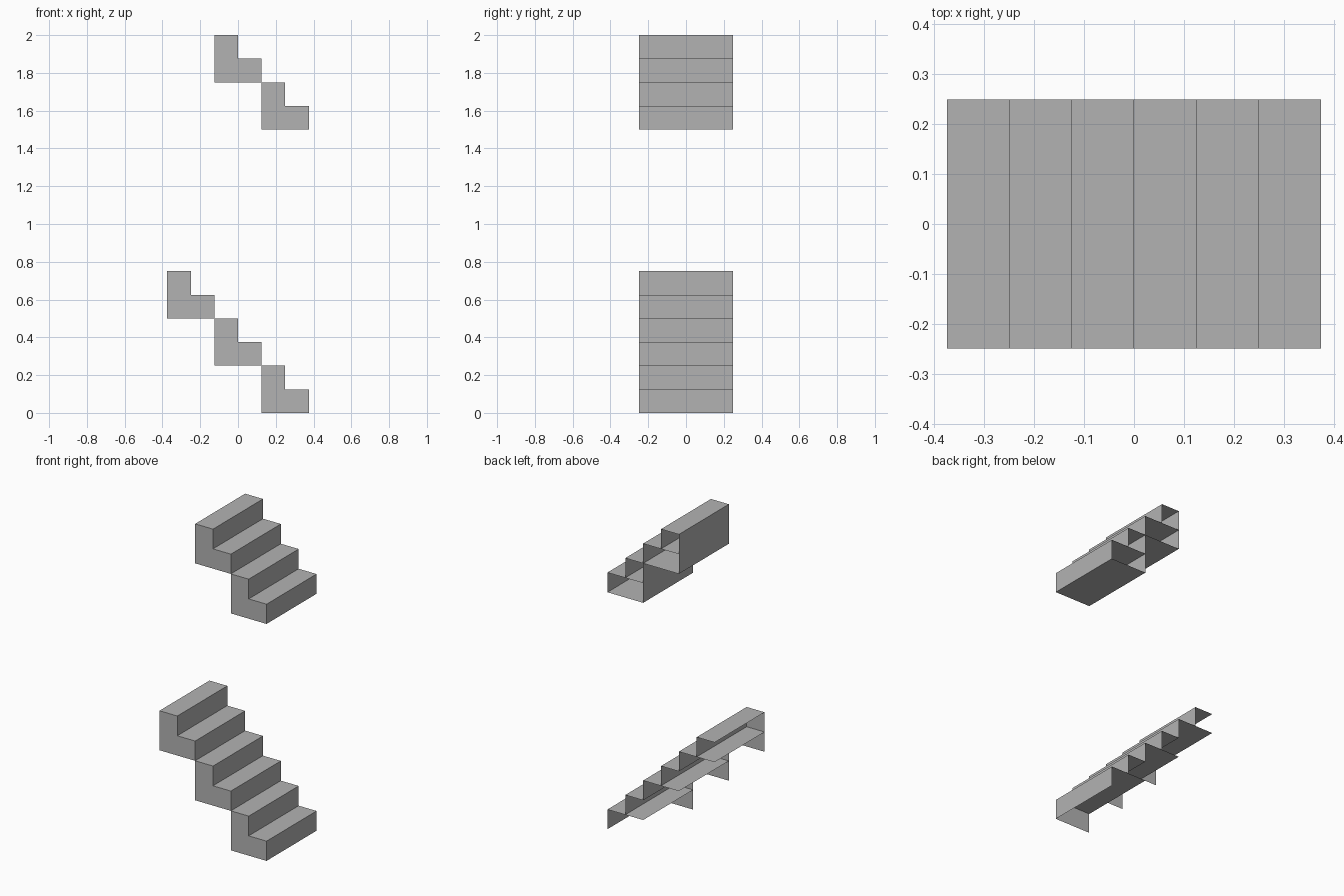
import bpy
import bmesh
from mathutils import Matrix, Vector

cube = bpy.data.objects.get("Cube")
if cube:
    bpy.data.objects.remove(cube, do_unlink=True)

STEP = 0.25          # run and rise of one stair block
HALF = STEP / 2
DEPTH = 0.5

grey = bpy.data.materials.new("stone_grey")
grey.use_nodes = True
colour = (0.45, 0.45, 0.45, 1)
grey.diffuse_color = colour
grey.node_tree.nodes["Principled BSDF"].inputs["Base Color"].default_value = colour

BACK, LEFT, DOWN = Vector((0, 1, 0)), Vector((-1, 0, 0)), Vector((0, 0, -1))


def add_open_box(bm, size, centre, open_sides):
    """Add a box without the faces that point to the open sides."""
    matrix = Matrix.Translation(centre) @ Matrix.Diagonal((*size, 1))
    verts = bmesh.ops.create_cube(bm, size=1, matrix=matrix)["verts"]
    faces = {f for v in verts for f in v.link_faces}
    for f in faces:
        f.normal_update()
    unwanted = [f for f in faces if any(f.normal.dot(d) > 0.9 for d in open_sides)]
    bmesh.ops.delete(bm, geom=unwanted, context="FACES")


def add_stair_block(name, x, z, open_sides):
    """A full-width slab with a half-width box on its upper side."""
    bm = bmesh.new()
    add_open_box(bm, (STEP, DEPTH, HALF), (0, 0, HALF / 2), open_sides)
    add_open_box(bm, (HALF, DEPTH, HALF), (-HALF / 2, 0, HALF * 1.5),
                 open_sides + [DOWN])
    mesh = bpy.data.meshes.new(name)
    bm.to_mesh(mesh)
    bm.free()
    mesh.materials.append(grey)
    block = bpy.data.objects.new(name, mesh)
    block.location = (x, 0, z)
    bpy.context.collection.objects.link(block)


def add_flight(name, count, base, open_sides):
    for i in range(count):
        add_stair_block(f"{name}_block_{i + 1}", STEP * (1 - i),
                        base + STEP * i, open_sides)


# Lower flight: a thin shell, open behind and beneath
add_flight("lower_flight", 3, 0, [BACK, LEFT, DOWN])

# Upper flight: closed except at the back end
add_flight("upper_flight", 2, 1.5, [BACK])
